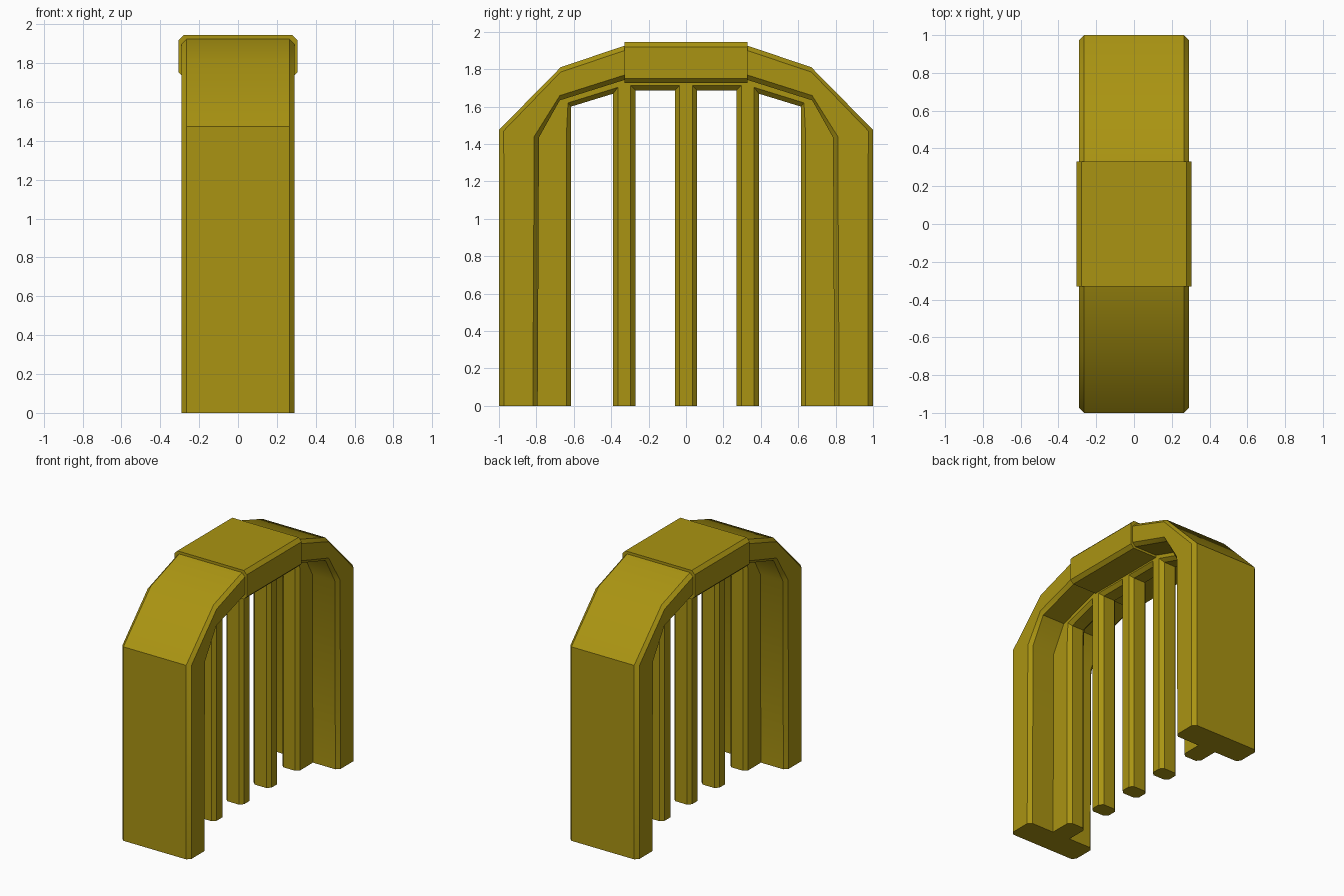
import bpy
import bmesh
import math
from mathutils import Vector

cube = bpy.data.objects.get("Cube")
if cube:
    bpy.data.objects.remove(cube, do_unlink=True)

gold = bpy.data.materials.new("dark_gold")
gold.use_nodes = True
color = (0.40, 0.295, 0.006, 1)
gold.diffuse_color = color
gold.node_tree.nodes["Principled BSDF"].inputs["Base Color"].default_value = color

CHAMFER = 0.026


def sweep(name, stations, half_width, side=1):
    """Chamfered bar through (outer, inner) pairs of (y, z) points."""
    bm = bmesh.new()
    rings = []
    flat = half_width - CHAMFER
    for outer, inner in stations:
        o, i = Vector(outer), Vector(inner)
        step = (i - o).normalized() * CHAMFER
        half = [(flat, o), (half_width, o + step),
                (half_width, i - step), (flat, i)]
        section = half + [(-x, p) for x, p in reversed(half)]
        rings.append([bm.verts.new((x, side * p.x, p.y)) for x, p in section])
    for a, b in zip(rings, rings[1:]):
        for k in range(len(a)):
            n = (k + 1) % len(a)
            bm.faces.new((a[k], a[n], b[n], b[k]))
    bm.faces.new(rings[0])
    bm.faces.new(rings[-1])
    bmesh.ops.recalc_face_normals(bm, faces=bm.faces)
    mesh = bpy.data.meshes.new(name)
    bm.to_mesh(mesh)
    bm.free()
    mesh.materials.append(gold)
    obj = bpy.data.objects.new(name, mesh)
    bpy.context.collection.objects.link(obj)
    bpy.ops.object.select_all(action="DESELECT")
    obj.select_set(True)
    bpy.context.view_layer.objects.active = obj
    bpy.ops.object.shade_smooth_by_angle(angle=math.radians(35))
    return obj


# Two halves of the outer arch
arch = [((1, 0), (0.793, 0)),
        ((1, 1.475), (0.786, 1.435)),
        ((0.67, 1.81), (0.675, 1.633)),
        ((0.33, 1.925), (0.33, 1.742))]
sweep("front_arch", arch, 0.29, -1)
sweep("back_arch", arch, 0.29)

# Wider block across the crown
sweep("crown_block", [((y, 1.945), (y, 1.725)) for y in (-0.33, 0.33)], 0.305)

# Thin frame lining the opening
lining = [((0.84, 0), (0.614, 0)),
          ((0.84, 1.44), (0.614, 1.44)),
          ((0.70, 1.70), (0.614, 1.60)),
          ((0.33, 1.80), (0.33, 1.687))]
mirrored = [((-o[0], o[1]), (-i[0], i[1])) for o, i in reversed(lining)]
sweep("inner_frame", lining + mirrored, 0.075)

# Upright bars
for name, y in (("front_bar", -0.33), ("middle_bar", 0), ("back_bar", 0.33)):
    sweep(name, [((y - 0.06, z), (y + 0.06, z)) for z in (0, 1.715)], 0.075)
